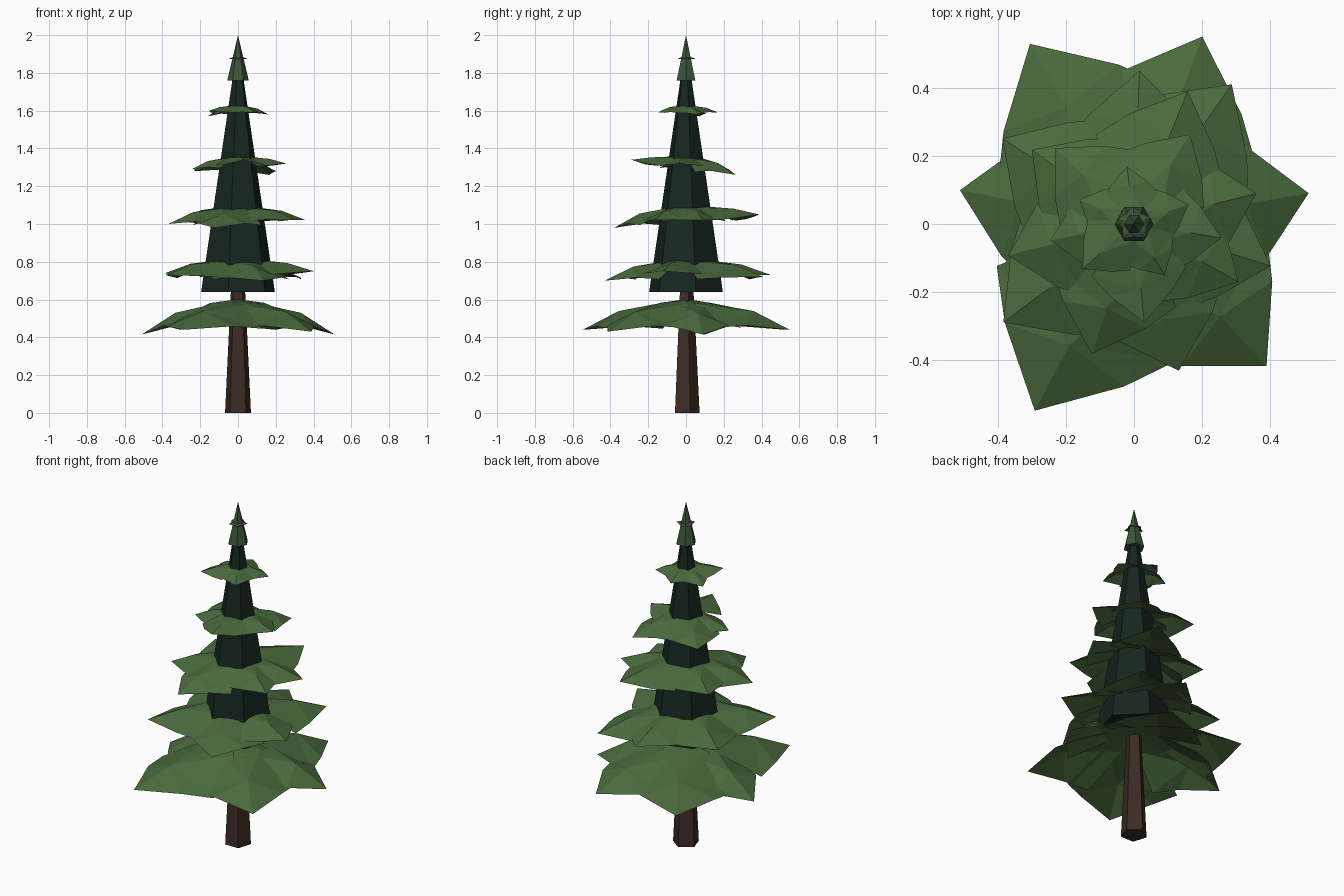
import bpy, bmesh, math
from mathutils import Matrix, Vector

default = bpy.data.objects.get("Cube")
if default:
    bpy.data.objects.remove(default, do_unlink=True)


def make_material(name, colour):
    mat = bpy.data.materials.new(name)
    mat.use_nodes = True
    mat.diffuse_color = (*colour, 1)
    shader = mat.node_tree.nodes["Principled BSDF"]
    shader.inputs["Base Color"].default_value = (*colour, 1)
    shader.inputs["Roughness"].default_value = 0.9
    return mat


BARK = make_material("bark", (0.045, 0.024, 0.017))
CORE = make_material("inner_foliage", (0.008, 0.019, 0.014))
NEEDLES = make_material("needles", (0.068, 0.145, 0.046))
CROWN = make_material("crown_needles", (0.045, 0.09, 0.04))


def add_object(name, bm, mat):
    mesh = bpy.data.meshes.new(name)
    bm.to_mesh(mesh)
    bm.free()
    mesh.materials.append(mat)
    obj = bpy.data.objects.new(name, mesh)
    bpy.context.collection.objects.link(obj)
    return obj


def column(name, sides, z_low, z_high, r_low, r_high, turn, mat):
    """Faceted tapering column standing between two heights."""
    bm = bmesh.new()
    place = Matrix.Translation((0, 0, (z_low + z_high) / 2))
    place = place @ Matrix.Rotation(math.radians(turn), 4, "Z")
    bmesh.ops.create_cone(bm, cap_ends=True, segments=sides, radius1=r_low,
                          radius2=r_high, depth=z_high - z_low, matrix=place)
    return add_object(name, bm, mat)


def add_bough(bm, angle, reach, top, tip):
    """Broad leaf folded along its midrib and drooping to the tip."""
    spin = Matrix.Rotation(math.radians(angle), 3, "Z")
    mid = top - 0.38 * (top - tip)

    def vert(along, across, z):
        return bm.verts.new(spin @ Vector((along * reach, across * reach, z)))

    root, rib, point = vert(0.03, 0, top), vert(0.65, 0, mid), vert(1, 0, tip)
    for sign in (1, -1):
        shoulder = vert(0.14, 0.2 * sign, top - 0.03 * reach)
        wing = vert(0.48, 0.48 * sign, mid - 0.15 * reach)
        edge = vert(0.7, 0.32 * sign, mid - 0.13 * reach)
        for face in ((root, rib, shoulder), (shoulder, rib, wing),
                     (wing, rib, edge), (edge, rib, point)):
            bm.faces.new(face if sign > 0 else face[::-1])


def bough_tier(name, top, boughs, mat):
    bm = bmesh.new()
    for angle, reach, tip in boughs:
        add_bough(bm, angle, reach, top, tip)
    # Leaves are open sheets, so point every face upwards
    bm.normal_update()
    bmesh.ops.reverse_faces(bm, faces=[f for f in bm.faces if f.normal.z < 0])
    return add_object(name, bm, mat)


# Trunk, dark inner foliage and pointed top
column("trunk", 5, 0, 0.7, 0.072, 0.037, 0, BARK)
column("inner_foliage", 6, 0.64, 1.9, 0.202, 0.01, 45, CORE)
column("tree_top", 6, 1.76, 2, 0.057, 0, 30, CROWN)

# Bough tiers from the ground up: each bough is angle, reach, tip height
bough_tier("boughs_lowest", 0.6, [
    (10, 0.52, 0.415), (70, 0.585, 0.44), (120, 0.61, 0.44),
    (169, 0.52, 0.415), (242, 0.62, 0.44), (313, 0.57, 0.43)], NEEDLES)
bough_tier("boughs_low", 0.82, [
    (55, 0.5, 0.72), (88, 0.45, 0.73), (147, 0.46, 0.74),
    (217, 0.48, 0.73), (287, 0.45, 0.7), (343, 0.42, 0.75)], NEEDLES)
bough_tier("boughs_middle", 1.1, [
    (14, 0.37, 1.02), (68, 0.42, 1.05), (144, 0.37, 1.03),
    (194, 0.38, 1), (252, 0.4, 0.98), (331, 0.35, 1.02)], NEEDLES)
bough_tier("boughs_high", 1.36, [
    (58, 0.31, 1.26), (136, 0.32, 1.28), (191, 0.25, 1.29),
    (276, 0.29, 1.34), (351, 0.26, 1.32)], NEEDLES)
bough_tier("boughs_highest", 1.63, [
    (20, 0.17, 1.58), (97, 0.17, 1.59), (156, 0.175, 1.57),
    (221, 0.2, 1.6), (301, 0.175, 1.59)], NEEDLES)

# Small ring of needles around the pointed top
bough_tier("crown_ring", 1.885,
           [(20 + 72 * i, 0.052, 1.875) for i in range(5)], CROWN)
